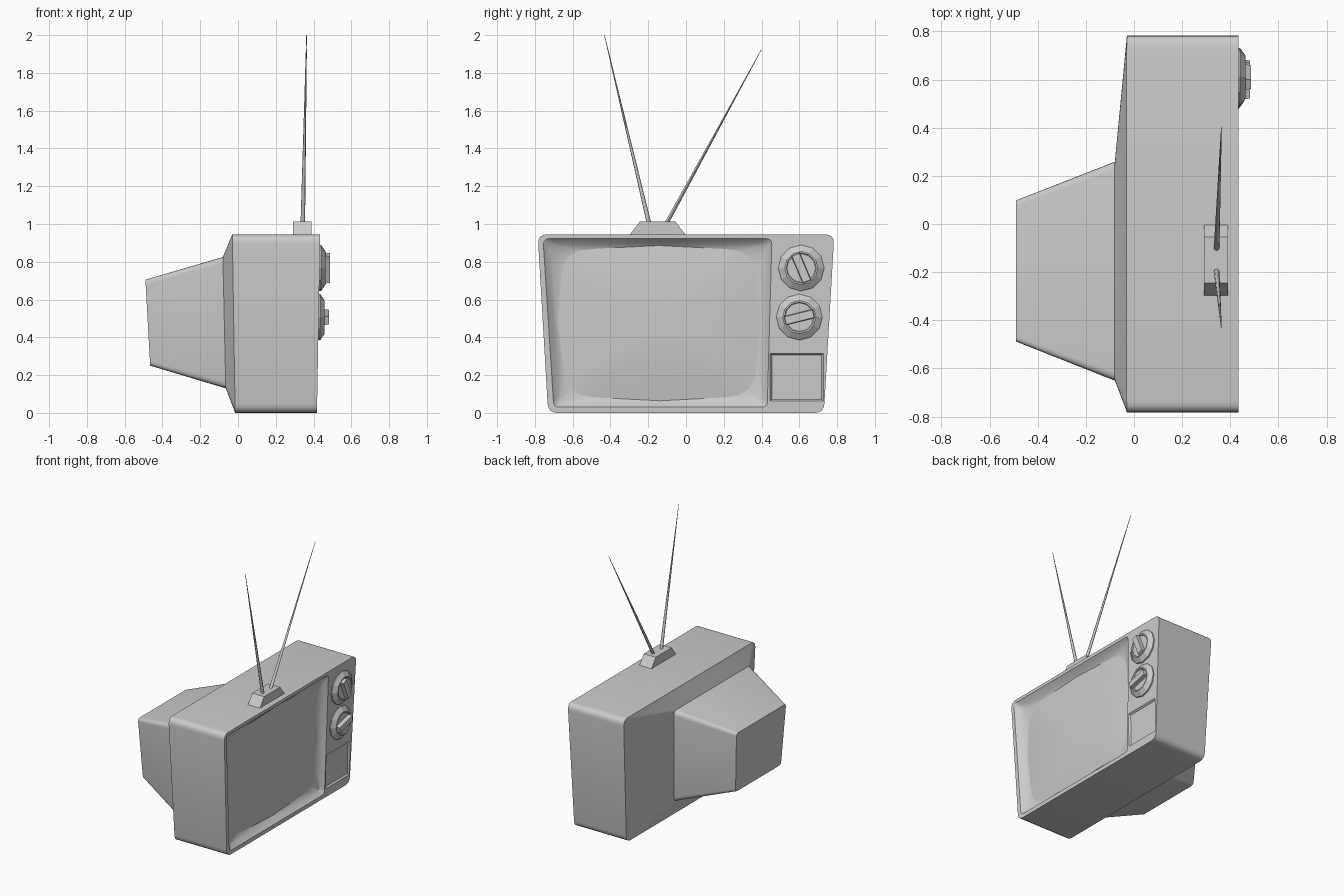
import bpy, bmesh
from math import cos, sin, pi, radians
from mathutils import Vector

if "Cube" in bpy.data.objects:
    bpy.data.objects.remove(bpy.data.objects["Cube"])


def quad_loop(bottom, top, z0, z1, r, bow=0.0, n=4):
    """Rounded four-sided outline in (y, z), with bowed side midpoints."""
    c = [Vector((bottom[0], z0)), Vector((bottom[1], z0)),
         Vector((top[1], z1)), Vector((top[0], z1))]
    pts = []
    for i in range(4):
        p, prev, nxt = c[i], c[i - 1], c[(i + 1) % 4]
        a = p + (prev - p).normalized() * r
        b = p + (nxt - p).normalized() * r
        for k in range(n + 1):
            t = k / n
            pts.append(a * (1 - t) ** 2 + p * 2 * t * (1 - t) + b * t * t)
        d = (nxt - p).normalized()
        pts.append((p + nxt) / 2 + Vector((d.y, -d.x)) * bow)
    return pts


def place(outline, x0, slope):
    """Stand a (y, z) outline on a plane leaning along x."""
    return [Vector((x0 + slope * p.y, p.x, p.y)) for p in outline]


def loft(name, loops, smooth=None, cap_start=True):
    bm = bmesh.new()
    rings = [[bm.verts.new(p) for p in loop] for loop in loops]
    n = len(rings[0])
    for a, b in zip(rings, rings[1:]):
        for i in range(n):
            j = (i + 1) % n
            bm.faces.new((a[i], a[j], b[j], b[i]))
    if cap_start:
        bm.faces.new(rings[0])
    bm.faces.new(rings[-1])
    bmesh.ops.recalc_face_normals(bm, faces=bm.faces)
    me = bpy.data.meshes.new(name)
    bm.to_mesh(me)
    bm.free()
    ob = bpy.data.objects.new(name, me)
    bpy.context.collection.objects.link(ob)
    if smooth:
        bpy.ops.object.select_all(action='DESELECT')
        ob.select_set(True)
        bpy.context.view_layer.objects.active = ob
        bpy.ops.object.shade_smooth_by_angle(angle=radians(smooth))
    return ob


FX, FS = 0.418, 0.018          # front plane: x = FX + FS * z

# Cabinet: tube housing, tapered back, main box, recessed screen surround
outer = quad_loop((-0.73, 0.73), (-0.785, 0.785), 0, 0.945, 0.05)
opening = quad_loop((-0.70, 0.43), (-0.757, 0.455), 0.03, 0.922, 0.03)
inner = quad_loop((-0.675, 0.412), (-0.722, 0.43), 0.052, 0.897, 0.04)
glass = quad_loop((-0.648, 0.372), (-0.668, 0.378), 0.082, 0.868, 0.17, 0.018)
cabinet = loft("cabinet", [
    place(quad_loop((-0.465, 0.075), (-0.49, 0.10), 0.25, 0.705, 0.025), -0.451, -0.0556),
    place(quad_loop((-0.625, 0.235), (-0.652, 0.26), 0.13, 0.825, 0.035), -0.062, -0.022),
    place(outer, -0.015, -0.016),
    place(outer, FX, FS),
    place(opening, FX, FS),
    place(inner, FX - 0.03, FS),
    place(glass, FX - 0.05, FS),
], 30)

# Recessed door under the knobs
rect = lambda y0, y1, z0, z1, x: place(
    [Vector(p) for p in ((y0, z0), (y1, z0), (y1, z1), (y0, z1))], x, FS)
cutter = loft("door_cutter", [
    rect(0.445, 0.728, 0.062, 0.316, FX + 0.02),
    rect(0.445, 0.728, 0.062, 0.316, FX + 0.001),
    rect(0.455, 0.718, 0.072, 0.306, FX - 0.012)])
cutter.hide_render = True
mod = cabinet.modifiers.new("door_recess", 'BOOLEAN')
mod.operation, mod.solver, mod.object = 'DIFFERENCE', 'EXACT', cutter
bpy.context.view_layer.objects.active = cabinet
bpy.ops.object.modifier_apply(modifier=mod.name)
bpy.data.objects.remove(cutter)

# Bulging glass
mid = Vector((-0.14, 0.475))
loft("screen", [place([mid + (p - mid) * s for p in glass],
                      FX - 0.05 + 0.03 * (1 - s * s), FS)
                for s in (1, 0.8, 0.55, 0.3, 0.1)], 40, cap_start=False)


# Two faceted knobs with a grip bar each
def knob(name, y, z, angle):
    x = FX + FS * z
    ring = lambda r, dx: [Vector((x + dx, y + r * cos(2 * pi * i / 12),
                                  z + r * sin(2 * pi * i / 12))) for i in range(12)]
    loft(name, [ring(0.122, -0.01), ring(0.122, 0.008),
                ring(0.088, 0.032), ring(0.080, 0.032), ring(0.076, 0.026)])
    c, s = cos(radians(angle)), sin(radians(angle))

    def bar(l, w, dx):
        return [Vector((x + dx, y + u * c - v * s, z + u * s + v * c))
                for u, v in ((-l, -w), (l, -w), (l, w), (-l, w))]
    loft(name + "_grip", [bar(0.08, 0.025, 0.02), bar(0.076, 0.021, 0.054)])


knob("upper_knob", 0.61, 0.767, 113)
knob("lower_knob", 0.60, 0.507, 14)

# Antenna foot
foot = lambda y0, y1, z: [Vector((x, y, z)) for x, y in
                          ((0.29, y0), (0.39, y0), (0.39, y1), (0.29, y1))]
loft("antenna_foot", [foot(-0.30, 0.0, 0.94), foot(-0.245, -0.055, 1.012)])


# Two tapering rods
def rod(name, start, end):
    ring = lambda c, r: [Vector(c) + Vector((r * cos(pi * i / 4), r * sin(pi * i / 4), 0))
                         for i in range(8)]
    loft(name, [ring(start, 0.012), ring(end, 0.0015)], 50)


rod("antenna_rod_left", (0.343, -0.195, 1.0), (0.363, -0.432, 2.0))
rod("antenna_rod_right", (0.343, -0.105, 1.0), (0.363, 0.40, 1.925))
